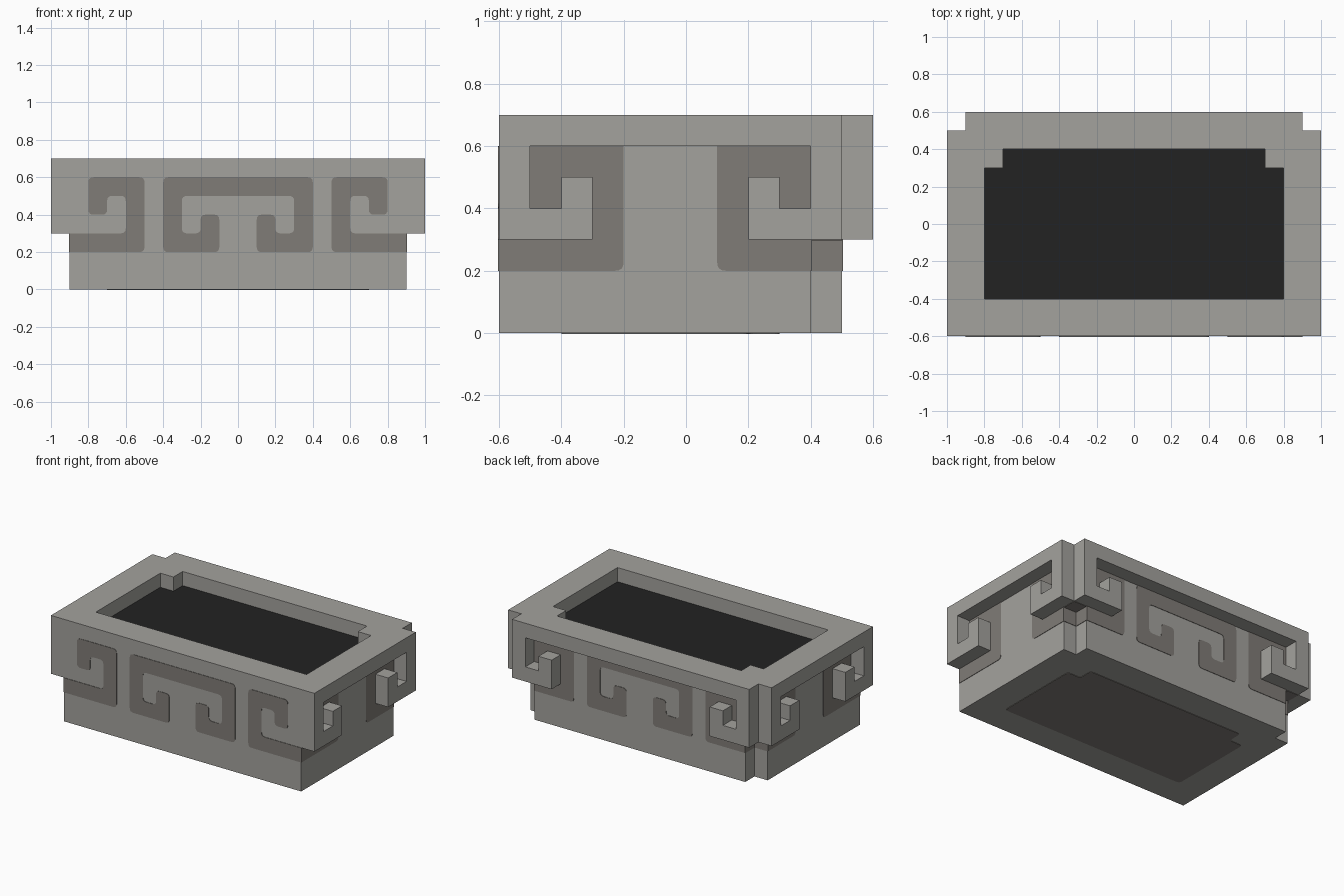
import bpy, bmesh
from mathutils import Vector

if "Cube" in bpy.data.objects:
    bpy.data.objects.remove(bpy.data.objects["Cube"])

X, Y, Z = Vector((1, 0, 0)), Vector((0, 1, 0)), Vector((0, 0, 1))


def material(name, rgb):
    m = bpy.data.materials.new(name)
    m.diffuse_color = (*rgb, 1)
    m.use_nodes = True
    m.node_tree.nodes["Principled BSDF"].inputs["Base Color"].default_value = m.diffuse_color
    return m


STONE = material("light stone", (0.37, 0.363, 0.34))
CARVED = material("dark stone", (0.217, 0.202, 0.184))
SOIL = material("black soil", (0.016, 0.016, 0.016))


def prism(name, loops, origin, u, v, depth, mat):
    """Extrude an outline (plus optional hole) drawn on axes u, v along depth."""
    bm = bmesh.new()
    edges = []
    for pts in loops:
        vs = [bm.verts.new(origin + a * u + b * v) for a, b in pts]
        edges += [bm.edges.new((vs[i - 1], vs[i])) for i in range(len(vs))]
    if len(loops) == 1:
        faces = [bm.faces.new(bm.verts[:])]
    else:
        geom = bmesh.ops.triangle_fill(bm, edges=edges, use_beauty=True)["geom"]
        faces = [g for g in geom if isinstance(g, bmesh.types.BMFace)]
    ext = bmesh.ops.extrude_face_region(bm, geom=faces, use_keep_orig=True)["geom"]
    bmesh.ops.translate(bm, vec=depth,
                        verts=[g for g in ext if isinstance(g, bmesh.types.BMVert)])
    bmesh.ops.recalc_face_normals(bm, faces=bm.faces[:])
    me = bpy.data.meshes.new(name)
    bm.to_mesh(me)
    bm.free()
    me.materials.append(mat)
    ob = bpy.data.objects.new(name, me)
    bpy.context.collection.objects.link(ob)
    return ob


def rounded(pts, pick=lambda p: True, r=0.027, n=4):
    """Round the picked corners of an outline."""
    out = []
    for i, p in enumerate(pts):
        p = Vector(p)
        if not pick(pts[i]):
            out.append(p)
            continue
        a, b = Vector(pts[i - 1]), Vector(pts[(i + 1) % len(pts)])
        a, b = p + (a - p).normalized() * r, p + (b - p).normalized() * r
        for k in range(n + 1):
            t = k / n
            out.append((1 - t) ** 2 * a + 2 * t * (1 - t) * p + t * t * b)
    return out


def notched(x, y0, y1):
    """Rectangle whose two back corners step in by 0.1."""
    return [(-x, y0), (x, y0), (x, y1 - 0.1), (x - 0.1, y1 - 0.1),
            (x - 0.1, y1), (0.1 - x, y1), (0.1 - x, y1 - 0.1), (-x, y1 - 0.1)]


def plate(name, pts, origin, u, v, normal, mat):
    return prism(name, [pts], origin - 0.002 * normal, u, v, 0.005 * normal, mat)


# Trough body and overhanging rim
O = Vector((0, 0, 0))
prism("trough_base", [notched(0.9, -0.6, 0.5)], O, X, Y, 0.3 * Z, STONE)
prism("trough_wall", [[(-0.9, -0.6), (0.9, -0.6), (0.9, 0.5), (-0.9, 0.5)]],
      0.3 * Z, X, Y, 0.3 * Z, STONE)
prism("rim", [notched(1.0, -0.6, 0.6), notched(0.8, -0.4, 0.4)],
      0.6 * Z, X, Y, 0.1 * Z, STONE)
plate("soil", notched(0.8, -0.4, 0.4), 0.6 * Z, X, Y, Z, SOIL)
plate("underside_panel", rounded(notched(0.7, -0.4, 0.3)), O, X, Y, -Z, CARVED)

# Scroll outlines: first axis runs inward from a corner, second is height
HOOK = [(0, .3), (.3, .3), (.3, .5), (.2, .5), (.2, .4), (.1, .4), (.1, .6), (0, .6)]


def groove(start):
    return [(start, .2), (.4, .2), (.4, .6), (.1, .6), (.1, .4), (.2, .4),
            (.2, .5), (.3, .5), (.3, .3), (start, .3)]


half = [(.4, .6), (.4, .2), (.1, .2), (.1, .4), (.2, .4), (.2, .3), (.3, .3), (.3, .5)]
CENTRE = rounded(half + [(-a, b) for a, b in reversed(half)])
lower_corner = lambda p: p == (.4, .2)

# Middle scrolls on front and back
plate("front_middle_scroll", CENTRE, -0.6 * Y, X, Z, -Y, CARVED)
plate("back_middle_scroll", CENTRE, 0.5 * Y, X, Z, Y, CARVED)

for s, side in ((-1, "left"), (1, "right")):
    # Front scrolls are flat, side and back scrolls carry a raised hook
    plate(f"{side}_front_scroll", rounded(groove(0), lambda p: p[0] > 0),
          Vector((s * 0.9, -0.6, 0)), -s * X, Z, -Y, CARVED)
    for name, corner, u, normal, start in (
            ("side_front", (s * 0.9, -0.6, 0), Y, s * X, 0),
            ("side_back", (s * 0.9, 0.5, 0), -Y, s * X, 0.1),
            ("back", (s * 0.9, 0.5, 0), -s * X, Y, 0.1)):
        c = Vector(corner)
        plate(f"{side}_{name}_scroll", rounded(groove(start), lower_corner),
              c, u, Z, normal, CARVED)
        prism(f"{side}_{name}_hook", [HOOK], c, u, Z, 0.1 * normal, STONE)
    # Dark band wrapping the stepped back corner, and the ledge above it
    prism(f"{side}_corner_band",
          [[(.798, .5), (.803, .5), (.803, .403), (.9, .403), (.9, .398), (.798, .398)]],
          0.2 * Z, s * X, Y, 0.1 * Z, CARVED)
    plate(f"{side}_corner_ledge", [(.8, .4), (.9, .4), (.9, .5), (.8, .5)],
          0.3 * Z, s * X, Y, -Z, CARVED)
